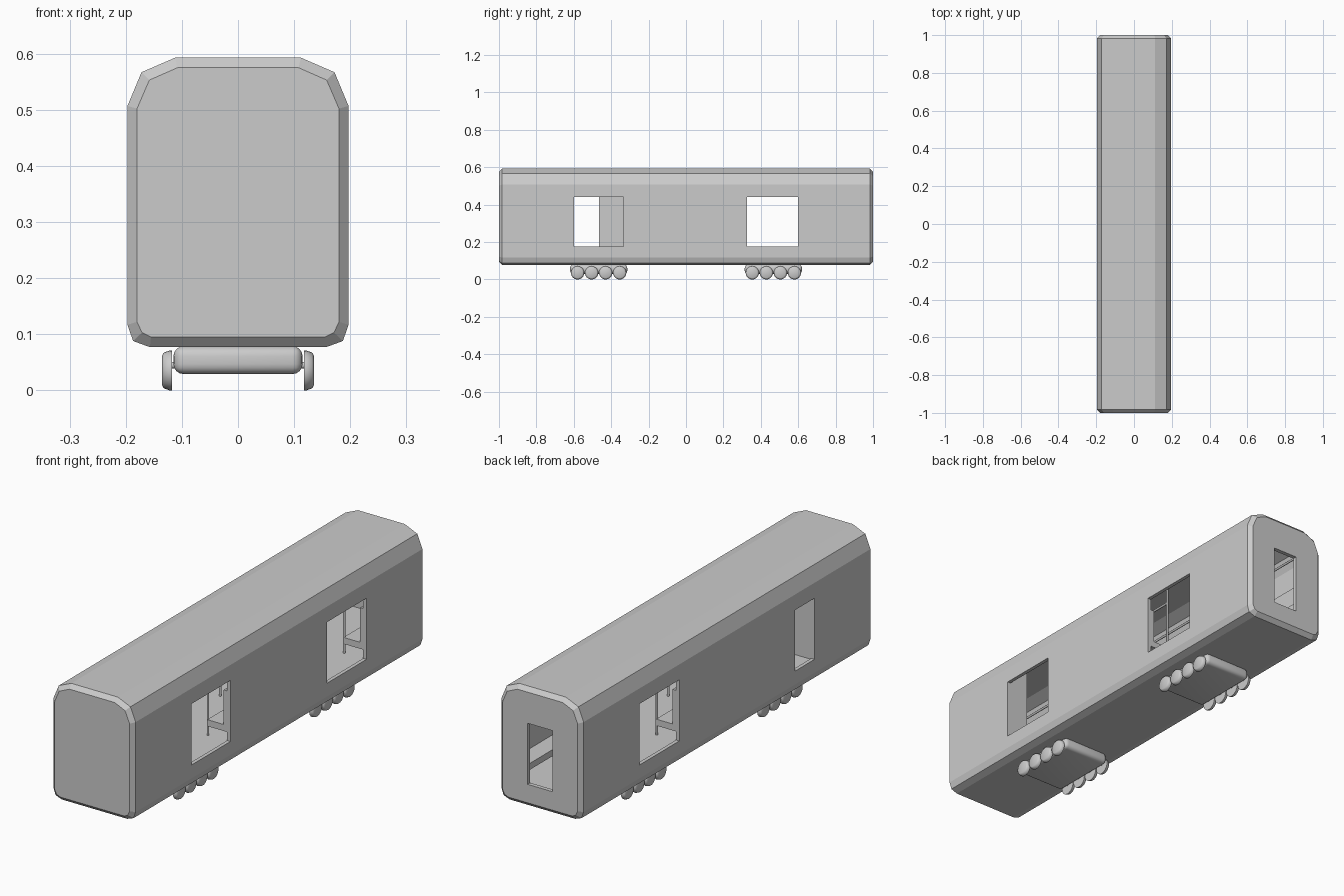
import bpy, bmesh
from mathutils import Matrix, Vector

if "Cube" in bpy.data.objects:
    bpy.data.objects.remove(bpy.data.objects["Cube"])


def add_mesh(name, bm):
    bmesh.ops.recalc_face_normals(bm, faces=bm.faces[:])
    me = bpy.data.meshes.new(name)
    bm.to_mesh(me)
    bm.free()
    ob = bpy.data.objects.new(name, me)
    bpy.context.collection.objects.link(ob)
    return ob


def loft(name, rings):
    """Capped skin through symmetric (x, z) half profiles at given y."""
    bm = bmesh.new()
    loops = []
    for y, half in rings:
        pts = half + [(-x, z) for x, z in reversed(half)]
        loops.append([bm.verts.new((x, y, z)) for x, z in pts])
    for a, b in zip(loops, loops[1:]):
        for i in range(len(a)):
            j = (i + 1) % len(a)
            bm.faces.new((a[i], a[j], b[j], b[i]))
    bm.faces.new(loops[0])
    bm.faces.new(loops[-1])
    return add_mesh(name, bm)


def box(name, x0, x1, y0, y1, z0, z1):
    bm = bmesh.new()
    bmesh.ops.create_cube(bm, size=1)
    bmesh.ops.scale(bm, vec=(x1 - x0, y1 - y0, z1 - z0), verts=bm.verts)
    bmesh.ops.translate(bm, vec=((x0 + x1) / 2, (y0 + y1) / 2, (z0 + z1) / 2), verts=bm.verts)
    return add_mesh(name, bm)


def rod(name, p, q, r=0.005):
    p, q = Vector(p), Vector(q)
    bm = bmesh.new()
    rot = (q - p).to_track_quat('Z', 'Y').to_matrix().to_4x4()
    bmesh.ops.create_cone(bm, cap_ends=True, segments=10, radius1=r, radius2=r,
                          depth=(q - p).length, matrix=Matrix.Translation((p + q) / 2) @ rot)
    return smooth(add_mesh(name, bm))


def activate(ob):
    bpy.ops.object.select_all(action='DESELECT')
    ob.select_set(True)
    bpy.context.view_layer.objects.active = ob


def smooth(ob):
    activate(ob)
    bpy.ops.object.shade_smooth_by_angle(angle=0.7)
    return ob


def cut(ob, cutter):
    activate(ob)
    m = ob.modifiers.new("cut", 'BOOLEAN')
    m.operation, m.solver, m.object = 'DIFFERENCE', 'EXACT', cutter
    bpy.ops.object.modifier_apply(modifier=m.name)
    bpy.data.objects.remove(cutter)


# Carriage shell with chamfered ends
outer = [(0.157, 0.077), (0.187, 0.088), (0.197, 0.117), (0.197, 0.507), (0.172, 0.567), (0.112, 0.593)]
end = [(0.155, 0.095), (0.171, 0.103), (0.180, 0.122), (0.180, 0.502), (0.158, 0.553), (0.108, 0.575)]
inner = [(0.181, 0.170), (0.181, 0.503), (0.160, 0.554), (0.109, 0.577)]
body = loft("carriage_body", [(-1, end), (-0.983, outer), (0.983, outer), (1, end)])
cut(body, loft("cabin_cutter", [(-0.982, inner), (0.982, inner)]))

# Side doorways (the front left one is half width) and the rear doorway
for x0, x1, y0, y1 in ((0.1, 0.3, -0.6, -0.333), (0.1, 0.3, 0.327, 0.6),
                       (-0.3, -0.1, -0.6, -0.466), (-0.3, -0.1, 0.327, 0.6),
                       (-0.06, 0.06, 0.9, 1.1)):
    cut(body, box("door_cutter", x0, x1, y0, y1, 0.175, 0.44))

# Interior: benches, backs, poles and rails on both sides
sections = ((-0.981, -0.615), (-0.333, 0.327), (0.601, 0.981))
for s, side in ((1, "right"), (-1, "left")):
    for y0, y1 in sections:
        a, b = sorted((s * 0.085, s * 0.182))
        box(f"bench_seat_{side}", a, b, y0, y1, 0.212, 0.240)
        a, b = sorted((s * 0.164, s * 0.182))
        box(f"bench_back_{side}", a, b, y0, y1, 0.240, 0.390)
        rod(f"hand_rail_{side}", (s * 0.085, y0 + 0.006, 0.46), (s * 0.085, y1 - 0.006, 0.46))
    for y in (-0.327, 0, 0.321, 0.607):
        rod(f"pole_{side}", (s * 0.085, y, 0.169), (s * 0.085, y, 0.578))
    # Cab partition beside the aisle
    a, b = sorted((s * 0.088, s * 0.182))
    box(f"partition_{side}", a, b, -0.615, -0.601, 0.169, 0.53)

# Bogies: soft-edged slabs with four wheels per side
for yc, place in ((-0.467, "front"), (0.467, "rear")):
    slab = box(f"bogie_{place}", -0.115, 0.115, yc - 0.153, yc + 0.153, 0.029, 0.079)
    bev = slab.modifiers.new("round", 'BEVEL')
    bev.width, bev.segments = 0.018, 4
    activate(slab)
    bpy.ops.object.modifier_apply(modifier=bev.name)
    smooth(slab)
    for s, side in ((1, "right"), (-1, "left")):
        for i in range(4):
            bm = bmesh.new()
            rings = []
            y = yc + (i - 1.5) * 0.075
            rot = Matrix.Translation((0, y, 0.0355)) @ Matrix.Rotation(s * 1.5707963, 4, 'Y')
            for d, r in ((0.118, 0.0355), (0.122, 0.0355), (0.132, 0.032), (0.135, 0.027)):
                g = bmesh.ops.create_circle(bm, segments=24, radius=r,
                                            matrix=rot @ Matrix.Translation((0, 0, d)))
                rings.append(g["verts"])
            for p, q in zip(rings, rings[1:]):
                for k in range(24):
                    n = (k + 1) % 24
                    bm.faces.new((p[k], p[n], q[n], q[k]))
            bm.faces.new(rings[0])
            bm.faces.new(rings[-1])
            smooth(add_mesh(f"wheel_{place}_{side}", bm))
        # Axle stubs joining the wheels to the slab
        for i in range(4):
            y = yc + (i - 1.5) * 0.075
            rod(f"axle_{place}_{side}", (s * 0.10, y, 0.045), (s * 0.12, y, 0.045), 0.006)
